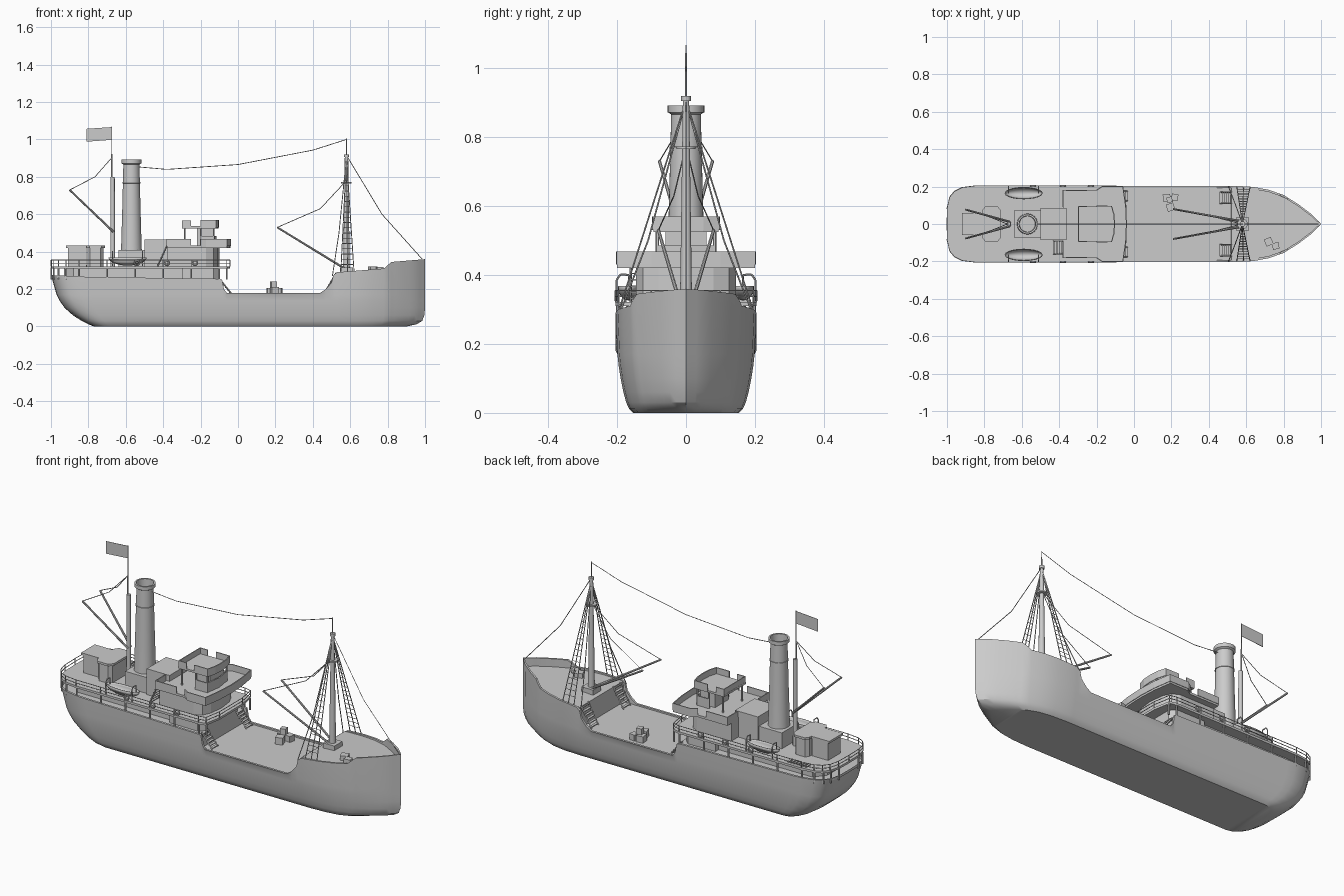
import bpy, bmesh, math
from mathutils import Vector, Matrix

if "Cube" in bpy.data.objects:
    bpy.data.objects.remove(bpy.data.objects["Cube"])


def finish(name, bm, smooth=None, thick=0):
    bmesh.ops.remove_doubles(bm, verts=bm.verts, dist=1e-5)
    bmesh.ops.recalc_face_normals(bm, faces=bm.faces)
    me = bpy.data.meshes.new(name)
    bm.to_mesh(me)
    bm.free()
    ob = bpy.data.objects.new(name, me)
    bpy.context.collection.objects.link(ob)
    if thick:
        mod = ob.modifiers.new("Thickness", 'SOLIDIFY')
        mod.thickness, mod.offset = thick, 0
    if smooth:
        bpy.ops.object.select_all(action='DESELECT')
        bpy.context.view_layer.objects.active = ob
        ob.select_set(True)
        bpy.ops.object.shade_smooth_by_angle(angle=math.radians(smooth))
    return ob


def add_box(bm, x0, x1, y0, y1, z0, z1, turn=0):
    m = (Matrix.Translation(((x0 + x1) / 2, (y0 + y1) / 2, (z0 + z1) / 2)) @ Matrix.Rotation(turn, 4, 'Z')
         @ Matrix.Diagonal((x1 - x0, y1 - y0, z1 - z0, 1)))
    bmesh.ops.create_cube(bm, size=1, matrix=m)


def boxes(name, items):
    bm = bmesh.new()
    for it in items:
        add_box(bm, *it)
    return finish(name, bm)


def prism(name, outline, z0, z1):
    bm = bmesh.new()
    f = bm.faces.new([bm.verts.new((x, y, z0)) for x, y in outline])
    up = bmesh.ops.extrude_face_region(bm, geom=[f])['geom']
    bmesh.ops.translate(bm, verts=[v for v in up if isinstance(v, bmesh.types.BMVert)], vec=(0, 0, z1 - z0))
    return finish(name, bm)


def wall(name, path, z0, z1, thick=0.006):
    bm = bmesh.new()
    cols = [(bm.verts.new((x, y, z0)), bm.verts.new((x, y, z1))) for x, y in path]
    for a, b in zip(cols, cols[1:]):
        bm.faces.new((a[0], b[0], b[1], a[1]))
    return finish(name, bm, thick=thick)


def rods(name, paths, r, r2=None, sides=6):
    bm = bmesh.new()
    for path in paths:
        for a, b in zip(path, path[1:]):
            a, b = Vector(a), Vector(b)
            d = b - a
            m = Matrix.Translation((a + b) / 2) @ d.to_track_quat('Z', 'Y').to_matrix().to_4x4()
            bmesh.ops.create_cone(bm, cap_ends=True, segments=sides, radius1=r,
                                  radius2=r2 or r, depth=d.length, matrix=m)
    return finish(name, bm, 40)


def lathe(name, profile, x, y=0, n=32):
    bm = bmesh.new()
    vs = [bm.verts.new((r, 0, z)) for r, z in profile]
    es = [bm.edges.new(p) for p in zip(vs, vs[1:])]
    bmesh.ops.spin(bm, geom=vs + es, cent=(0, 0, 0), axis=(0, 0, 1), angle=2 * math.pi, steps=n)
    bmesh.ops.translate(bm, verts=bm.verts, vec=(x, y, 0))
    return finish(name, bm, 35)


def lerp(table, x):
    for (xa, ya), (xb, yb) in zip(table, table[1:]):
        if x <= xb:
            return ya + (yb - ya) * max(0, x - xa) / (xb - xa)
    return table[-1][1]


def sym(pts):
    return pts + [(x, -y) for x, y in reversed(pts) if y]


def stairs(name, x0, z0, x1, z1, y, w=0.05, n=6):
    items = []
    for i in range(n):
        t = (i + 0.5) / n
        x, z = x0 + (x1 - x0) * t, z0 + (z1 - z0) * t
        items.append((x - 0.007, x + 0.007, y - w / 2, y + w / 2, z - 0.002, z + 0.002))
    boxes(name, items)
    rods(name + "_sides", [[(x0, y + s, z0), (x1, y + s, z1)] for s in (-w / 2, w / 2)], 0.004, sides=4)


# Hull: plan outline, sheer line, deck height and end profiles
PLAN = [(-1, 0), (-.998, .09), (-.985, .145), (-.96, .175), (-.92, .195), (-.85, .204), (.55, .204),
        (.64, .198), (.72, .183), (.8, .155), (.88, .105), (.95, .052), (1, 0)]
SHEER = [(-1, .275), (-.8, .265), (-.1, .255), (-.085, .25), (-.075, .2), (-.06, .18), (.44, .18),
         (.47, .2), (.5, .235), (.51, .275), (.53, .29), (.78, .31), (.82, .345), (1, .36)]
DECK = [(-1, .26), (-.1, .25), (-.095, .172), (.515, .172), (.52, .285), (.8, .3), (1, .315)]
STERN = [(0, -.77), (.02, -.82), (.05, -.87), (.09, -.92), (.13, -.95), (.19, -.98), (.26, -1)]
BOW = [(0, .9), (.012, .955), (.03, .985), (.07, 1)]
LEVELS = [(0, .75), (.012, .81), (.03, .85), (.06, .89), (.1, .93), (.14, .96), (.17, .975), (None, 1)]

stations = sorted({x for t in (PLAN, SHEER, DECK) for x, _ in t} | {-.6, -.7, .2, .84, .92, .97})
bm = bmesh.new()
rings = []
for s in stations:
    half, top = lerp(PLAN, s), lerp(SHEER, s)
    side = []
    for z, w in LEVELS:
        z = top if z is None else z
        x = s
        if s < -.6:
            x = -.6 + (s + .6) * (lerp(STERN, z) + .6) / -.4
        elif s > .7:
            x = .7 + (s - .7) * (lerp(BOW, z) - .7) / .3
        side.append((x, half * w, z))
    inner = max(half - .012, 0)
    side += [(s, inner, top), (s, inner, lerp(DECK, s))]
    rings.append([bm.verts.new(p) for p in side + [(x, -y, z) for x, y, z in reversed(side)]])
for a, b in zip(rings, rings[1:]):
    for i in range(len(a)):
        j = (i + 1) % len(a)
        bm.faces.new((a[i], a[j], b[j], b[i]))
bmesh.ops.dissolve_degenerate(bm, dist=1e-5, edges=bm.edges)
finish("hull", bm, 30)

# Upper stern deck, gallery house and pillars
aft = [p for p in PLAN if p[0] <= -.85]
edge = aft + [(-.7, .204), (-.55, .204), (-.4, .204), (-.25, .204), (-.1, .204), (-.06, .195), (-.043, .1)]
prism("upper_deck", sym(edge), .31, .322)
front = [(-.15, .14), (-.12, .125), (-.105, .08), (-.1, 0)]
prism("gallery_house", sym([(-.93, .09), (-.88, .15)] + front), .25, .312)
prism("front_bulkhead", sym([(-.3, .17), (-.13, .17), (-.1, .14)]), .17, .31)
posts = [(x, s * (y - .006)) for x, y in edge[1:-1] for s in (1, -1)]
rods("gallery_pillars", [[(x, y, .25), (x, y, .315)] for x, y in posts], .005)

# Railing round the upper deck, with lifebuoys
loop = sym(edge)
loop.append(loop[0])
rods("deck_rails", [[(x, y, z) for x, y in loop] for z in (.338, .355)], .002, sides=5)
rods("rail_posts", [[(x, y, .32), (x, y, .356)] for x, y in loop], .0025, sides=5)
for x in (-.54, -.38, -.23):
    for s in (1, -1):
        bpy.ops.mesh.primitive_torus_add(major_radius=.013, minor_radius=.004, major_segments=16,
                                         minor_segments=6, location=(x, s * .204, .34),
                                         rotation=(math.pi / 2, 0, 0))
        bpy.context.object.name = "lifebuoy"

# Bridge house, bridge deck with wings, wheelhouse and its roof
prism("bridge_house", sym([(-.38, .145), (-.17, .145), (-.13, .125), (-.11, .08), (-.1, 0)]), .32, .422)
bridge = [(-.38, .18), (-.2, .18), (-.17, .2), (-.06, .2), (-.045, .1), (-.04, 0)]
prism("bridge_deck", sym(bridge), .42, .432)
wall("bridge_bulwark", sym(bridge[1:]), .43, .468)
wall("bridge_side_screen_left", [(-.38, -.09), (-.38, -.18), (-.25, -.18)], .43, .468)
wall("bridge_side_screen_right", [(-.38, .09), (-.38, .18), (-.25, .18)], .43, .468)
boxes("wheelhouse", [(-.22, -.13, -.06, .06, .43, .53)])
wall("wheelhouse_front", sym([(-.2, .085), (-.13, .085), (-.118, 0)]), .43, .485)
rods("wheelhouse_pillars", [[(x, y, .43), (x, y, .53)] for x in (-.285, -.2, -.13) for y in (-.083, .083)], .005)
roof = [(-.3, .095), (-.2, .095), (-.12, .095), (-.107, .05), (-.104, 0)]
prism("wheelhouse_roof", sym(roof), .525, .536)
wall("roof_screen", sym(roof[1:]), .53, .57)
wall("roof_rear_screen", [(-.25, -.093), (-.297, -.093), (-.297, .093), (-.25, .093)], .53, .568)

# Engine casing and funnel
boxes("engine_casing", [(-.5, -.36, -.085, .085, .32, .465), (-.64, -.5, -.075, .075, .32, .41)])
lathe("funnel", [(.056, .4), (.054, .45), (.049, .62), (.043, .866), (.053, .872), (.053, .892),
                 (.044, .892), (.042, .84), (0, .84)], -.57)
lathe("funnel_band", [(.046, .765), (.048, .766), (.048, .772), (.046, .773)], -.57)

# Stern deckhouse
boxes("stern_house", [(-.91, -.81, -.055, .055, .32, .42), (-.92, -.81, -.06, .06, .42, .432)])
prism("stern_house_front", sym([(-.805, .07), (-.79, .088), (-.735, .088), (-.72, .07)]), .32, .425)
prism("stern_house_roof", sym([(-.81, .075), (-.795, .095), (-.73, .095), (-.71, .07)]), .42, .432)
boxes("stern_hatch_grating", [(-.87 + i * .018, -.86 + i * .018, .15, .188, .32, .328) for i in range(7)])

# Lifeboats and davits
for s in (1, -1):
    bm = bmesh.new()
    bmesh.ops.create_uvsphere(bm, u_segments=20, v_segments=12, radius=1)
    bmesh.ops.bisect_plane(bm, geom=bm.verts[:] + bm.edges[:] + bm.faces[:], plane_co=(0, 0, 0),
                           plane_no=(0, 0, 1), clear_outer=True)
    bmesh.ops.transform(bm, matrix=Matrix.Translation((-.59, s * .165, .368)) @ Matrix.Diagonal((.1, .031, .04, 1)),
                        verts=bm.verts)
    finish("lifeboat", bm, 40, thick=.004)
rods("davits", [[(x, s * .2, .32), (x, s * .202, .385), (x, s * .19, .402), (x, s * .165, .4), (x, s * .165, .365)]
                for x in (-.67, -.51) for s in (1, -1)], .003)

# Stairs
for s in (1, -1):
    stairs("well_stairs_aft", -.035, .175, -.1, .255, s * .15)
    stairs("well_stairs_fore", .46, .175, .525, .287, s * .14, w=.06)
stairs("bridge_ladder", -.43, .322, -.38, .432, -.125, w=.07)

# Aft mast, ensign, booms
rods("aft_mast", [[(-.67, 0, .32), (-.67, 0, .8)]], .013, .011, 12)
rods("aft_topmast", [[(-.675, 0, .8), (-.675, 0, 1.068)]], .004, .002)
bm = bmesh.new()
bm.faces.new([bm.verts.new((x, 0, z)) for x, z in [(-.676, .998), (-.676, 1.066), (-.81, 1.057), (-.81, .988)]])
finish("flag", bm, thick=.002)
rods("aft_booms", [[(-.665, s * .012, .505), (-.9, s * .077, .73)] for s in (1, -1)], .006, .005, 8)
rods("aft_boom_wires", [[(-.9, s * .077, .73), (-.765, s * .035, .8), (-.677, 0, .9)] for s in (1, -1)], .002, sides=4)

# Fore mast, lookout ring, booms
rods("fore_mast", [[(.58, 0, .285), (.58, 0, .92)]], .018, .009, 16)
rods("fore_topmast", [[(.58, 0, .92), (.58, 0, 1.005)]], .003, .002)
lathe("mast_ring", [(.012, .765), (.028, .765), (.028, .773), (.012, .773)], .58, n=16)
lathe("mast_cap", [(0, .905), (.014, .905), (.014, .92), (0, .92)], .58, n=12)
boxes("winch_block", [(.545, .615, -.035, .035, .28, .315)])
rods("fore_booms", [[(.57, s * .015, .31), (.21, s * .08, .53)] for s in (1, -1)], .006, .005, 8)
rods("fore_boom_wires", [[(.21, s * .08, .53), (.44, s * .035, .63), (.575, 0, .775)] for s in (1, -1)], .002, sides=4)

# Shrouds with rungs, stays and aerial wire
top = Vector((.58, 0, .905))
shrouds, rungs = [], []
for s in (1, -1):
    feet = [Vector((x, s * .195, .295)) for x in (.55, .585, .62)]
    shrouds += [[top, f] for f in feet]
    shrouds.append([top, (.54, s * .11, .5), (.505, s * .2, .27)])
    for i in range(16):
        t = .25 + i * .046
        rungs.append([top.lerp(feet[0], t), top.lerp(feet[2], t)])
rods("shrouds", shrouds, .0025, sides=5)
rods("shroud_rungs", rungs, .0016, sides=4)
rods("forestay", [[(.58, 0, .915), (.77, 0, .6), (.985, 0, .36)]], .002, sides=4)
rods("aerial_wire", [[(.58, 0, 1), (.4, 0, .943), (0, 0, .866), (-.38, 0, .84), (-.53, 0, .853)]], .002, sides=4)

# Cargo crates on the well deck and foredeck
boxes("well_deck_crates", [(.155, .195, .12, .16, .172, .207, .1), (.2, .235, .125, .16, .172, .205, -.2),
                           (.175, .215, .07, .11, .172, .21, .3), (.175, .205, .115, .145, .207, .24, .2)])
boxes("foredeck_crates", [(.7, .74, -.115, -.075, .285, .32, .4), (.74, .775, -.135, -.1, .285, .318, .2)])
